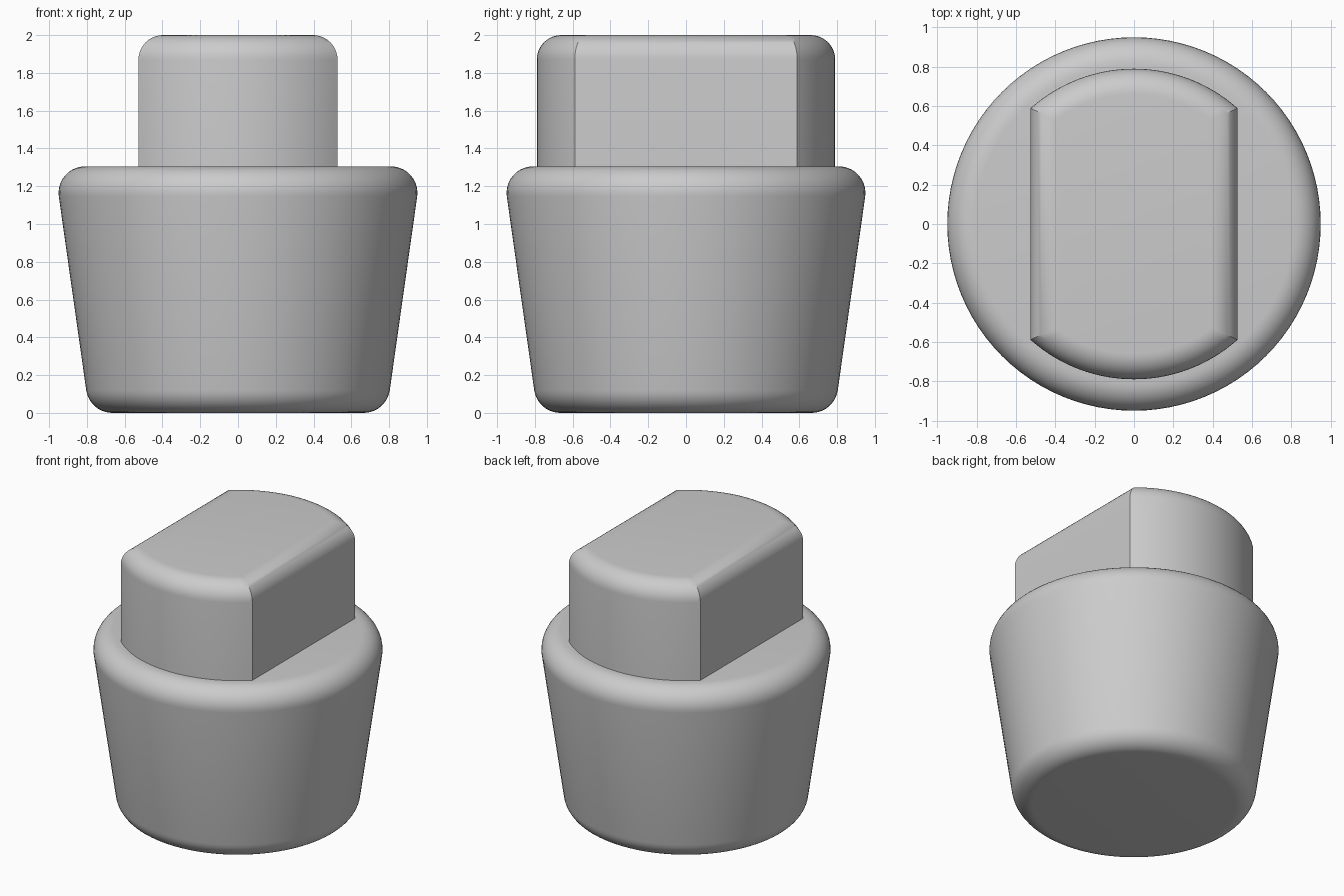
import bpy, bmesh
from math import sin, cos, asin, sqrt, radians, pi

cube = bpy.data.objects.get("Cube")
if cube:
    bpy.data.objects.remove(cube, do_unlink=True)

grey = bpy.data.materials.new("light_grey")
grey.use_nodes = True
colour = (0.6, 0.6, 0.6, 1)
grey.diffuse_color = colour
grey.node_tree.nodes["Principled BSDF"].inputs["Base Color"].default_value = colour


def loft(name, rings):
    """Skin a stack of closed rings and cap both ends."""
    bm = bmesh.new()
    loops = [[bm.verts.new(p) for p in ring] for ring in rings]
    n = len(loops[0])
    for a, b in zip(loops, loops[1:]):
        for i in range(n):
            j = (i + 1) % n
            bm.faces.new((a[i], a[j], b[j], b[i]))
    bm.faces.new(loops[0][::-1])
    bm.faces.new(loops[-1])
    mesh = bpy.data.meshes.new(name)
    bm.to_mesh(mesh)
    bm.free()
    mesh.materials.append(grey)
    obj = bpy.data.objects.new(name, mesh)
    bpy.context.collection.objects.link(obj)
    bpy.ops.object.select_all(action='DESELECT')
    obj.select_set(True)
    bpy.context.view_layer.objects.active = obj
    bpy.ops.object.shade_smooth_by_angle(angle=radians(30))
    return obj


def arc(cx, cz, r, start, end, steps=10):
    angles = [radians(start + (end - start) * i / steps) for i in range(steps + 1)]
    return [(cx + r * cos(a), cz + r * sin(a)) for a in angles]


# Tapered round body with rounded bottom and top rims
def circle(radius, z, n=96):
    return [(radius * cos(2 * pi * i / n), radius * sin(2 * pi * i / n), z) for i in range(n)]


profile = arc(0.665, 0.14, 0.14, -90, -8) + arc(0.81, 1.165, 0.14, -8, 90)
loft("body", [circle(r, z) for r, z in profile])


# Grip: a round boss with two flat sides and a rounded top edge
HALF_WIDTH, RADIUS, FILLET = 0.527, 0.79, 0.13


def grip_outline(inset, z, n=28):
    w, r = HALF_WIDTH - inset, RADIUS - inset
    half = asin(w / r)
    angles = [half - 2 * half * i / n for i in range(n + 1)]
    back = [(r * sin(a), r * cos(a), z) for a in angles]
    return back + [(-x, -y, z) for x, y, z in back]


rings = [grip_outline(0, 1.29)]
rings += [grip_outline(FILLET - x, z) for x, z in arc(0, 2 - FILLET, FILLET, 0, 90)]
loft("grip", rings)
